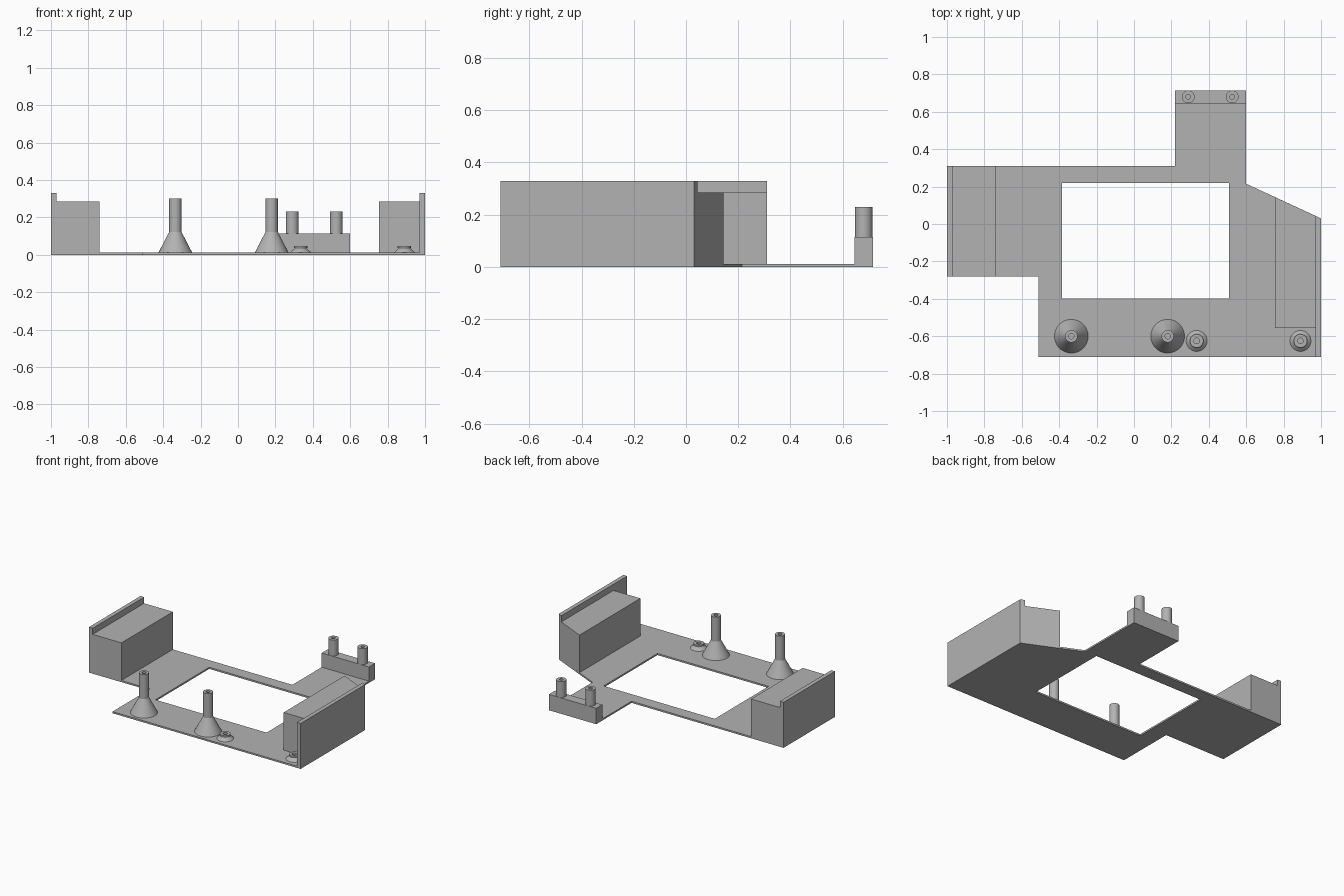
import bpy, bmesh, math

cube = bpy.data.objects.get("Cube")
if cube:
    bpy.data.objects.remove(cube, do_unlink=True)

T = 0.012  # plate thickness

grey = bpy.data.materials.new("plain_grey")
grey.use_nodes = True
grey.diffuse_color = (0.45, 0.45, 0.45, 1)
grey.node_tree.nodes["Principled BSDF"].inputs["Base Color"].default_value = (0.45, 0.45, 0.45, 1)


def finish(name, bm):
    bmesh.ops.recalc_face_normals(bm, faces=bm.faces)
    mesh = bpy.data.meshes.new(name)
    bm.to_mesh(mesh)
    bm.free()
    obj = bpy.data.objects.new(name, mesh)
    obj.data.materials.append(grey)
    bpy.context.collection.objects.link(obj)
    return obj


def prism(name, loops, z0, z1):
    """Extrude a flat outline; any further loops become holes."""
    bm = bmesh.new()
    edges = []
    for loop in loops:
        vs = [bm.verts.new((x, y, z0)) for x, y in loop]
        edges += [bm.edges.new((a, b)) for a, b in zip(vs, vs[1:] + vs[:1])]
    bmesh.ops.triangle_fill(bm, edges=edges, use_beauty=True)
    ext = bmesh.ops.extrude_face_region(bm, geom=bm.faces[:], use_keep_orig=True)
    top = [v for v in ext["geom"] if isinstance(v, bmesh.types.BMVert)]
    bmesh.ops.translate(bm, vec=(0, 0, z1 - z0), verts=top)
    bmesh.ops.dissolve_limit(bm, angle_limit=0.01, verts=bm.verts[:], edges=bm.edges[:])
    return finish(name, bm)


def rect(x0, x1, y0, y1):
    return [(x0, y0), (x1, y0), (x1, y1), (x0, y1)]


def turned(name, x, y, profile, steps=48):
    """Spin a radius/height profile around a vertical axis."""
    bm = bmesh.new()
    vs = [bm.verts.new((x + r, y, z)) for r, z in profile]
    edges = [bm.edges.new(pair) for pair in zip(vs, vs[1:])]
    bmesh.ops.spin(bm, geom=vs + edges, cent=(x, y, 0), axis=(0, 0, 1),
                   angle=math.tau, steps=steps, use_duplicate=False)
    bmesh.ops.remove_doubles(bm, verts=bm.verts, dist=0.0005)
    obj = finish(name, bm)
    bpy.ops.object.select_all(action='DESELECT')
    obj.select_set(True)
    bpy.context.view_layer.objects.active = obj
    bpy.ops.object.shade_smooth_by_angle(angle=math.radians(25))


# Base plate with rectangular window
outline = [(-1, -0.28), (-0.51, -0.28), (-0.51, -0.71), (1, -0.71), (1, 0.03),
           (0.6, 0.215), (0.6, 0.715), (0.22, 0.715), (0.22, 0.31), (-1, 0.31)]
prism("base_plate", [outline, rect(-0.385, 0.507, -0.397, 0.22)], 0, T)

# Side blocks, each with a raised outer lip
prism("right_block", [rect(-0.97, -0.74, -0.28, 0.31)], T, 0.285)
prism("right_lip", [rect(-1, -0.97, -0.28, 0.31)], T, 0.33)
prism("left_block", [[(0.755, -0.555), (0.97, -0.555), (0.97, 0.044), (0.755, 0.143)]], T, 0.285)
prism("left_lip", [[(0.97, -0.71), (1, -0.71), (1, 0.03), (0.97, 0.044)]], T, 0.33)

# Rear block carrying two hollow pegs
prism("rear_block", [rect(0.22, 0.6, 0.645, 0.715)], T, 0.115)
for i, x in enumerate((0.29, 0.525)):
    turned(f"rear_peg_{i + 1}", x, 0.68, [
        (0.034, 0.115), (0.034, 0.23), (0.013, 0.23), (0.013, 0.125), (0, 0.125)])

# Tall flared posts along the front
for i, x in enumerate((-0.335, 0.18)):
    turned(f"flared_post_{i + 1}", x, -0.6, [
        (0.09, T), (0.033, 0.122), (0.033, 0.3), (0.014, 0.3), (0.014, 0.1), (0, 0.1)])

# Short collared studs along the front
for i, x in enumerate((0.335, 0.89)):
    turned(f"short_stud_{i + 1}", x, -0.625, [
        (0.056, T), (0.03, 0.036), (0.036, 0.036), (0.036, 0.047),
        (0.015, 0.047), (0.015, 0.02), (0, 0.02)])
